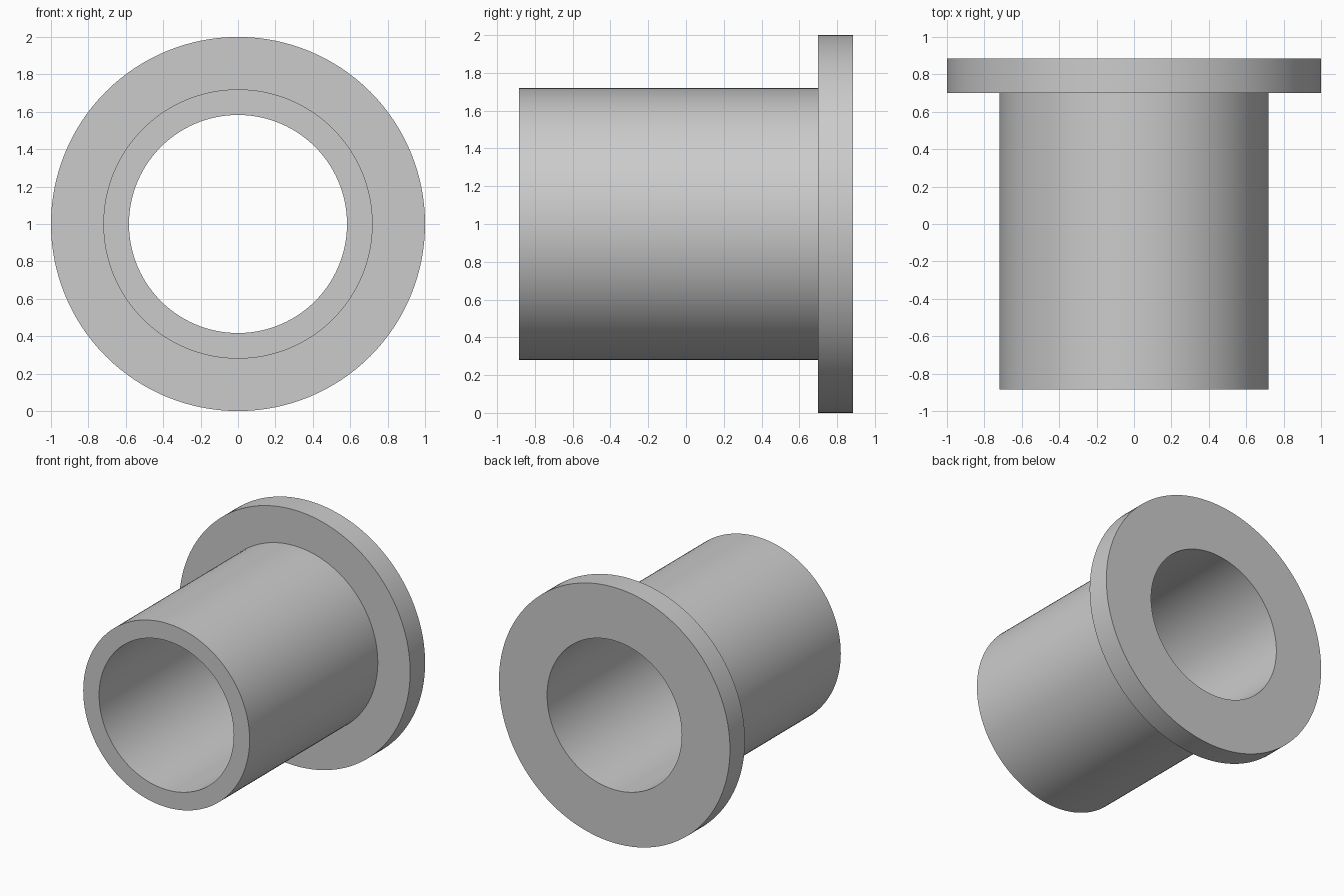
import bpy
import bmesh
import math
from mathutils import Vector

# Remove the default cube
cube = bpy.data.objects.get("Cube")
if cube:
    bpy.data.objects.remove(cube, do_unlink=True)

SEGMENTS = 128
BORE, SLEEVE, FLANGE = 0.583, 0.72, 1.0      # radii
FRONT, SHOULDER, BACK = -0.885, 0.70, 0.885  # positions along y

# Plain grey material
grey = bpy.data.materials.new("plain_grey")
grey.use_nodes = True
colour = (0.6, 0.6, 0.6, 1.0)
grey.diffuse_color = colour
grey.node_tree.nodes["Principled BSDF"].inputs["Base Color"].default_value = colour

# Closed wall section (radius, y), revolved around the y axis
section = [(BORE, FRONT), (SLEEVE, FRONT), (SLEEVE, SHOULDER),
           (FLANGE, SHOULDER), (FLANGE, BACK), (BORE, BACK)]
bm = bmesh.new()
verts = [bm.verts.new((r, y, 0)) for r, y in section]
edges = [bm.edges.new((v, verts[(i + 1) % len(verts)])) for i, v in enumerate(verts)]
bmesh.ops.spin(bm, geom=verts + edges, cent=Vector((0, 0, 0)), axis=Vector((0, 1, 0)),
               angle=math.tau, steps=SEGMENTS, use_merge=False)
bmesh.ops.remove_doubles(bm, verts=bm.verts[:], dist=0.0001)
bmesh.ops.recalc_face_normals(bm, faces=bm.faces[:])

mesh = bpy.data.meshes.new("flanged_bushing")
bm.to_mesh(mesh)
bm.free()
mesh.materials.append(grey)

# Stand the flange on the ground
bushing = bpy.data.objects.new("flanged_bushing", mesh)
bushing.location.z = FLANGE
bpy.context.collection.objects.link(bushing)

# Smooth round walls, sharp rims
bpy.ops.object.select_all(action="DESELECT")
bushing.select_set(True)
bpy.context.view_layer.objects.active = bushing
bpy.ops.object.shade_smooth_by_angle(angle=math.radians(30))
